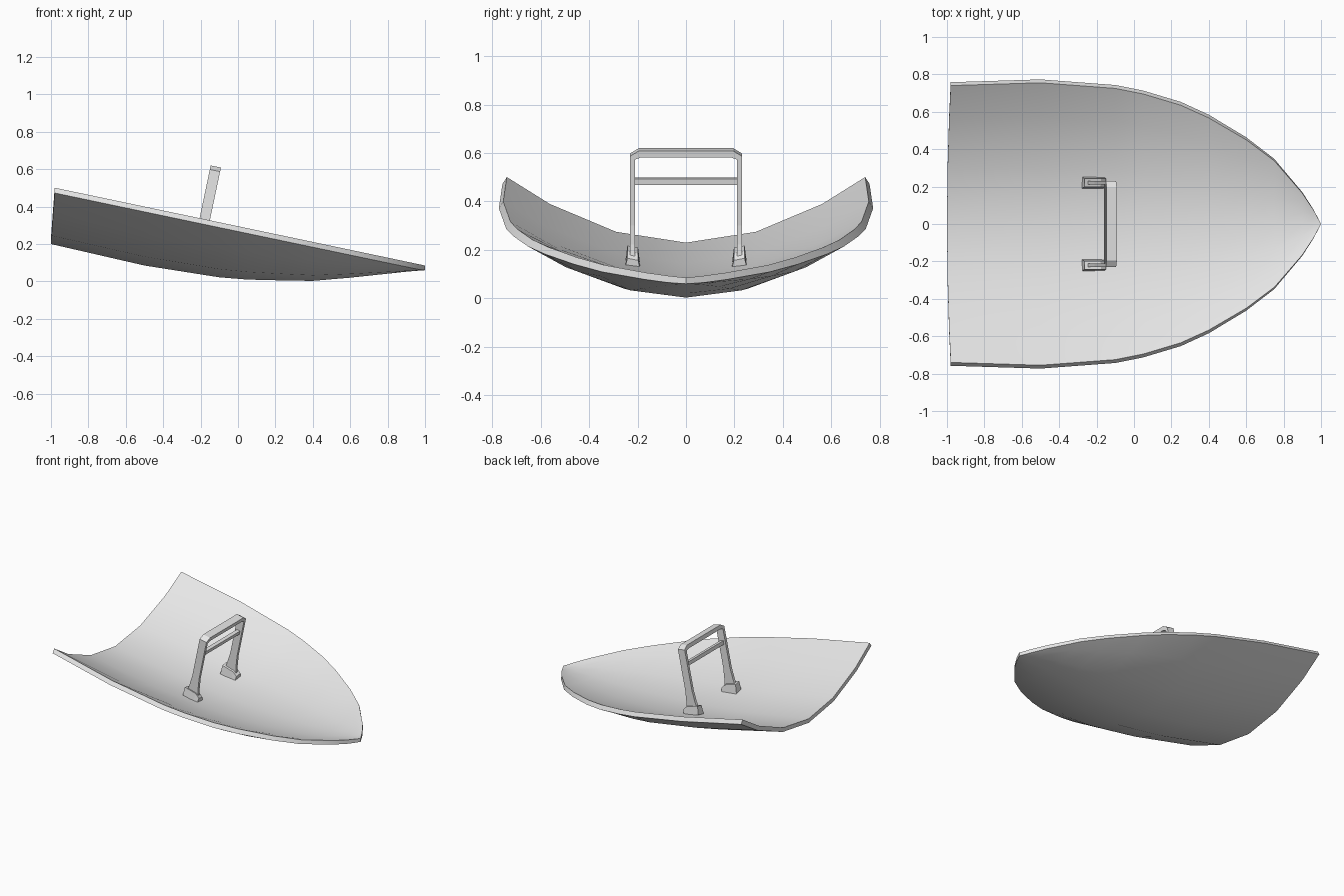
import bpy, bmesh, math
from mathutils import Vector, Matrix

if "Cube" in bpy.data.objects:
    bpy.data.objects.remove(bpy.data.objects["Cube"])

grey = bpy.data.materials.new("light_grey")
grey.use_nodes = True
grey.diffuse_color = (0.8, 0.8, 0.8, 1)
grey.node_tree.nodes["Principled BSDF"].inputs["Base Color"].default_value = (0.8, 0.8, 0.8, 1)


def loft(name, rings, matrix=Matrix(), smooth=False):
    """Skin a row of closed rings and cap both ends."""
    bm = bmesh.new()
    rows = [[bm.verts.new(matrix @ Vector(p)) for p in ring] for ring in rings]
    n = len(rows[0])
    for a, b in zip(rows, rows[1:]):
        for i in range(n):
            j = (i + 1) % n
            bm.faces.new((a[i], a[j], b[j], b[i]))
    for row in (rows[0], rows[-1]):
        # Strip cap between the upper and lower halves of the ring
        for i in range(n // 2 - 1):
            bm.faces.new((row[i], row[i + 1], row[n - 2 - i], row[n - 1 - i]))
    bmesh.ops.remove_doubles(bm, verts=bm.verts, dist=0.0005)
    bmesh.ops.recalc_face_normals(bm, faces=bm.faces)
    mesh = bpy.data.meshes.new(name)
    bm.to_mesh(mesh)
    bm.free()
    mesh.materials.append(grey)
    obj = bpy.data.objects.new(name, mesh)
    bpy.context.collection.objects.link(obj)
    if smooth:
        bpy.ops.object.select_all(action='DESELECT')
        obj.select_set(True)
        bpy.context.view_layer.objects.active = obj
        bpy.ops.object.shade_smooth_by_angle(angle=math.radians(35))
    return obj


# Curved shell: x, half width, floor height, keel height
stations = [
    (-0.98, 0.74, 0.23, 0.20), (-0.5, 0.755, 0.145, 0.085),
    (-0.1, 0.725, 0.10, 0.022), (0.05, 0.695, 0.09, 0.01),
    (0.25, 0.635, 0.08, 0.005), (0.4, 0.567, 0.075, 0.003),
    (0.6, 0.45, 0.072, 0.02), (0.75, 0.338, 0.074, 0.036),
    (0.9, 0.165, 0.08, 0.052), (0.96, 0.075, 0.083, 0.057),
    (1.0, 0.0, 0.085, 0.06),
]
half = [(0, 0), (0.39, 0.165), (0.76, 0.59), (1, 1)]
profile = [(-f, h) for f, h in half[:0:-1]] + half


def section(x, w, floor, keel):
    rim = 0.085 + 0.21 * (1 - x)
    w_out = w + min(0.018, 0.03 * w)

    def back(f):
        return x - 0.02 * (1 - f * f) if x < -0.9 else x
    top = [(back(f), f * w, floor + h * (rim - floor)) for f, h in profile]
    low = [(back(f), f * w_out, keel + h * (rim - 0.028 - keel)) for f, h in profile]
    if w == 0:
        low = [(x, 0, keel)] * len(low)
    return top + low[::-1]


loft("curved_shell", [section(*s) for s in stations], smooth=True)

# Handle leans at right angles to the rim
lean = Matrix.Translation((-0.212, 0, 0.17)) @ Matrix.Rotation(0.207, 4, 'Y')

# Bent frame: outer y, outer h, inner y, inner h, half depth
leg = [(0.231, 0.0, 0.211, 0.0, 0.048), (0.231, 0.06, 0.211, 0.06, 0.036),
       (0.231, 0.14, 0.211, 0.14, 0.028), (0.231, 0.432, 0.211, 0.417, 0.028),
       (0.195, 0.454, 0.188, 0.426, 0.028)]
path = leg + [(-a, b, -c, d, e) for a, b, c, d, e in leg[::-1]]
loft("handle_frame",
     [[(-e, a, b), (e, a, b), (e, c, d), (-e, c, d)] for a, b, c, d, e in path], lean)

# Cross bar
loft("handle_cross_bar",
     [[(-0.013, y, 0.307), (0.013, y, 0.307), (0.013, y, 0.333), (-0.013, y, 0.333)]
      for y in (-0.215, 0.215)], lean)

# Wedge feet, tilted to follow the floor
for side, label in ((1, "back"), (-1, "front")):
    rings = []
    for x, top in ((-0.06, 0.032), (0.03, 0.026), (0.062, 0.004)):
        rings.append([(x, side * (0.22 + dy), h + 0.2 * dy) for dy, h in
                      ((-0.03, -0.03), (0.03, -0.03), (0.022, top), (-0.022, top))])
    loft(label + "_handle_foot", rings, lean)
